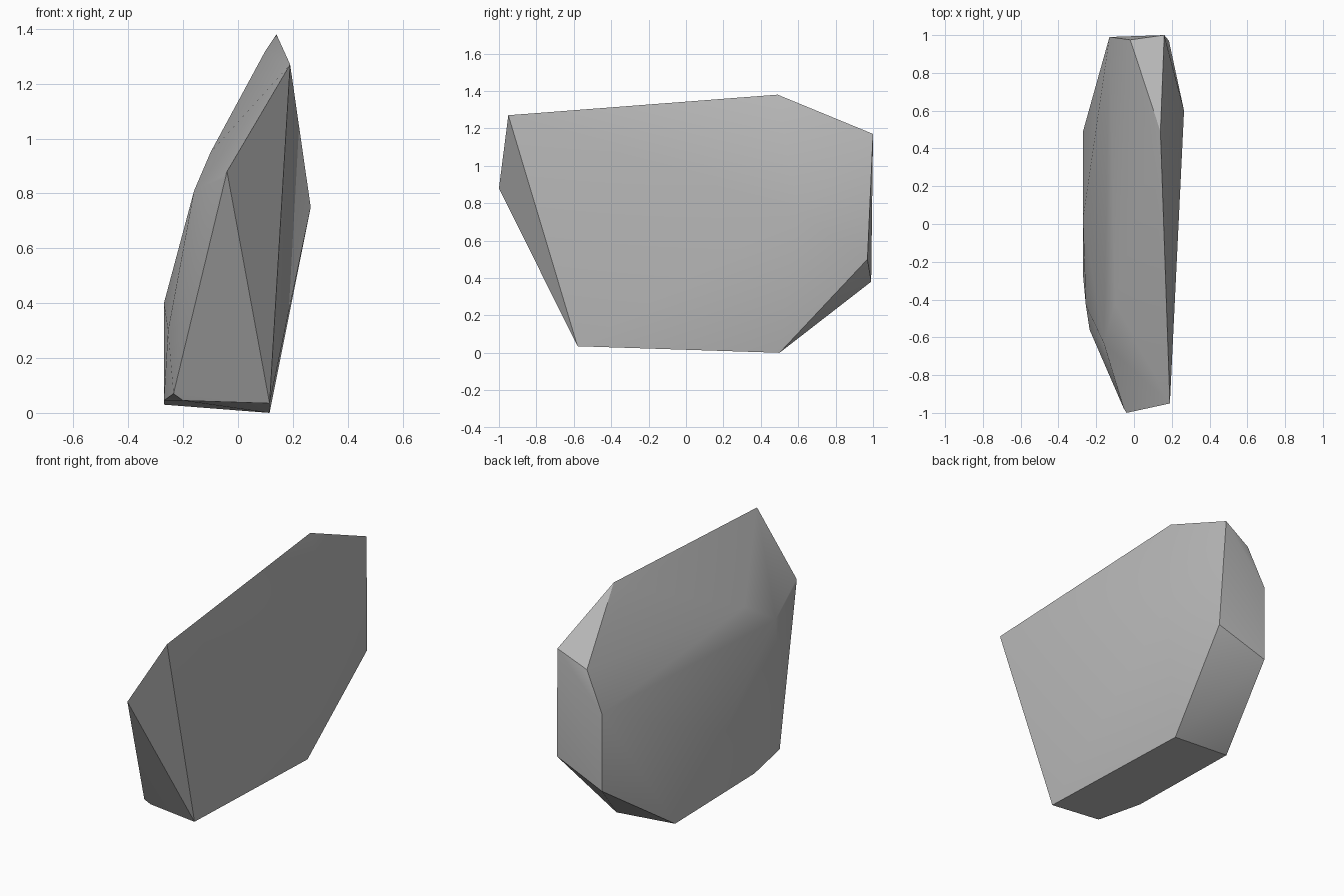
import bpy
import bmesh
import math

cube = bpy.data.objects.get("Cube")
if cube:
    bpy.data.objects.remove(cube, do_unlink=True)


def make_material(name, color):
    material = bpy.data.materials.new(name)
    material.use_nodes = True
    material.diffuse_color = color
    shader = material.node_tree.nodes["Principled BSDF"]
    shader.inputs["Base Color"].default_value = color
    shader.inputs["Roughness"].default_value = 0.8
    return material


def make_hull(name, points, material):
    """Wrap a convex faceted skin round the corner points."""
    bm = bmesh.new()
    for point in points:
        bm.verts.new(point)
    result = bmesh.ops.convex_hull(bm, input=bm.verts[:])
    loose = {g for key in ("geom_interior", "geom_unused") for g in result[key]
             if isinstance(g, bmesh.types.BMVert) and not g.link_faces}
    bmesh.ops.delete(bm, geom=list(loose), context="VERTS")
    bmesh.ops.recalc_face_normals(bm, faces=bm.faces[:])
    mesh = bpy.data.meshes.new(name)
    bm.to_mesh(mesh)
    bm.free()
    mesh.materials.append(material)
    obj = bpy.data.objects.new(name, mesh)
    bpy.context.collection.objects.link(obj)
    return obj


# Corners of the slab, grouped by the side they bound
broad_side = [(.14, .49, 1.38), (.19, -.95, 1.27), (.265, .6, .75)]
front_tip = [(-.04, -1, .88), (-.055, -.975, .855)]
underside = [(.115, -.58, .035), (.115, .5, 0), (-.27, .49, .03),
             (-.27, -.27, .045), (-.2, -.55, .045), (-.235, -.56, .07)]
back_end = [(.16, 1, 1.17), (.185, .97, .5), (-.13, .99, .38),
            (-.13, .99, .85), (-.02, .975, 1.08)]
rounded_side = [(.1, .4, 1.32), (-.1, -.42, .95), (-.16, -.63, .81),
                (-.27, .03, .4), (-.255, -.43, .3)]

stone_gray = make_material("stone_gray", (.5, .5, .5, 1))
rock = make_hull("rock", broad_side + front_tip + underside + back_end
                 + rounded_side, stone_gray)

# Soft facets with crisp main edges
bpy.ops.object.select_all(action="DESELECT")
rock.select_set(True)
bpy.context.view_layer.objects.active = rock
bpy.ops.object.shade_smooth_by_angle(angle=math.radians(30))
